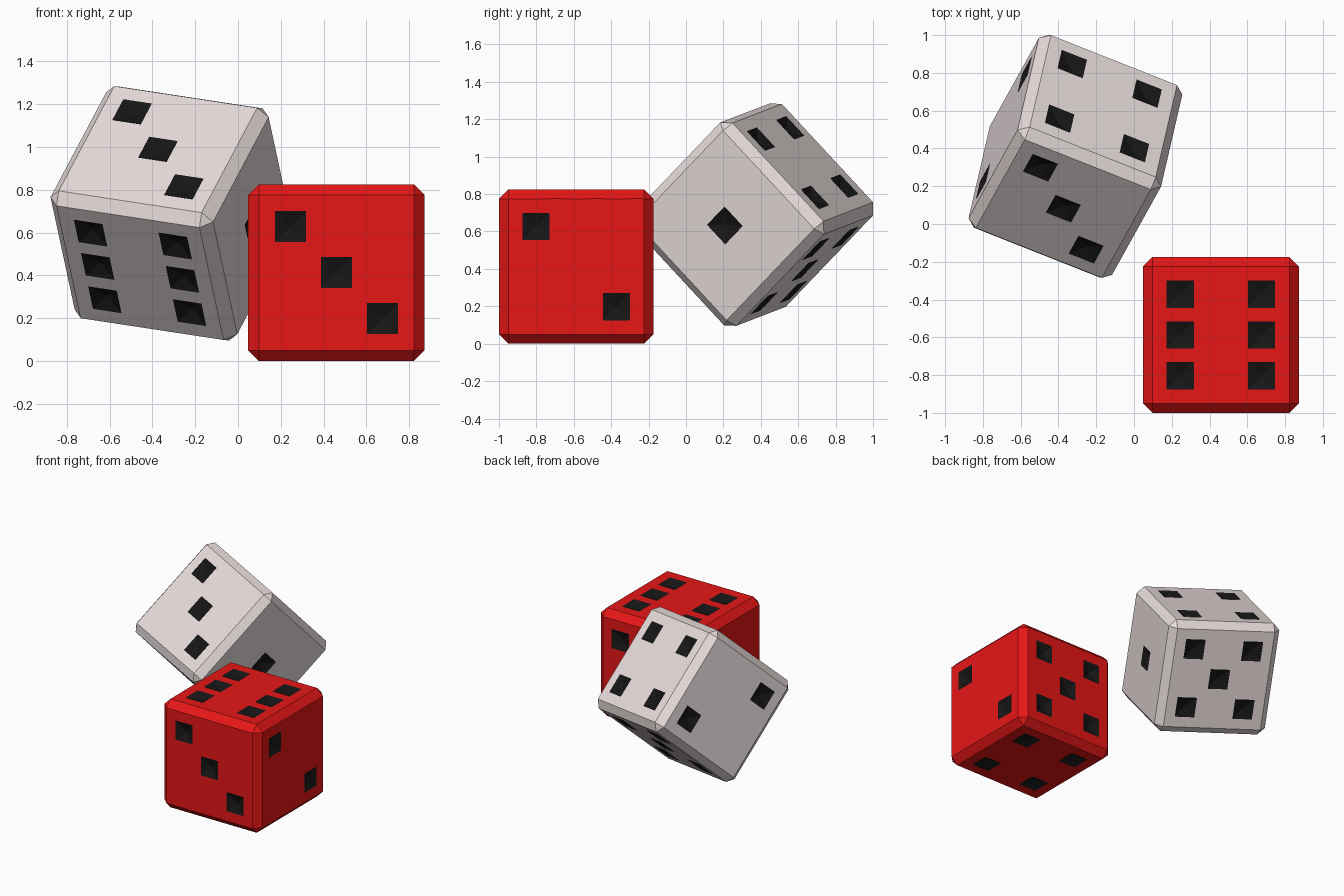
import bpy, bmesh
from mathutils import Matrix, Vector

if "Cube" in bpy.data.objects:
    bpy.data.objects.remove(bpy.data.objects["Cube"])

SIZE, CHAMFER = 0.825, 0.05
GAP, PIP, DEPTH = 0.215, 0.0725, 0.03   # pip spacing, half width, pit depth

def material(name, rgb):
    m = bpy.data.materials.new(name)
    m.diffuse_color = (*rgb, 1)
    m.use_nodes = True
    m.node_tree.nodes["Principled BSDF"].inputs["Base Color"].default_value = m.diffuse_color
    return m

red = material("red", (0.8, 0.008, 0.008))
white = material("white", (0.8, 0.72, 0.71))
black = material("black", (0.008, 0.008, 0.008))

# Pip layout per side: (axis, sign) -> grid positions on the other two axes
corners = [(-1, -1), (-1, 1), (1, -1), (1, 1)]
diagonal = [(-1, 1), (1, -1)]
SIDES = {
    (0, -1): [(0, 0)],
    (0, 1): diagonal,
    (1, -1): diagonal + [(0, 0)],
    (1, 1): corners + [(0, 0)],
    (2, -1): corners,
    (2, 1): corners + [(-1, 0), (1, 0)],
}

def die(name, body, matrix):
    bm = bmesh.new()
    # Chamfered cube
    bmesh.ops.create_cube(bm, size=SIZE)
    bmesh.ops.bevel(bm, geom=bm.edges[:], offset=CHAMFER, offset_type='OFFSET',
                    segments=1, affect='EDGES')
    # Cut the sides into cells along the pip borders
    for axis in range(3):
        normal = Vector((0, 0, 0))
        normal[axis] = 1
        for k in (-1, 0, 1):
            for side in (-PIP, PIP):
                bmesh.ops.bisect_plane(bm, geom=bm.verts[:] + bm.edges[:] + bm.faces[:],
                                       plane_co=normal * (k * GAP + side), plane_no=normal)
    # Sink each pip cell into a shallow four-sided pit
    spots = []
    for (axis, sign), grid in SIDES.items():
        for uv in grid:
            p = [g * GAP for g in uv]
            p.insert(axis, sign * SIZE / 2)
            spots.append(Vector(p))
    bm.normal_update()
    cells = [f for f in bm.faces
             if any((f.calc_center_median() - s).length < 0.01 for s in spots)]
    for f in cells:
        f.material_index = 1
        inward = -f.normal.copy()
        tip = bmesh.ops.poke(bm, faces=[f])["verts"][0]
        tip.co += inward * DEPTH
    bm.normal_update()
    mesh = bpy.data.meshes.new(name)
    bm.to_mesh(mesh)
    bm.free()
    mesh.materials.append(body)
    mesh.materials.append(black)
    ob = bpy.data.objects.new(name, mesh)
    ob.matrix_world = matrix
    bpy.context.collection.objects.link(ob)

# Red die resting flat
die("red_die", red, Matrix.Translation((0.46, -0.5875, SIZE / 2)))

# White die tumbling in the air
x = Vector((-0.92, 0.364, 0.14)).normalized()
y = Vector((0.16, 0.67, -0.725))
y = (y - x * y.dot(x)).normalized()
turn = Matrix((x, y, x.cross(y))).transposed().to_4x4()
die("white_die", white, Matrix.Translation((-0.31, 0.358, 0.69)) @ turn)
